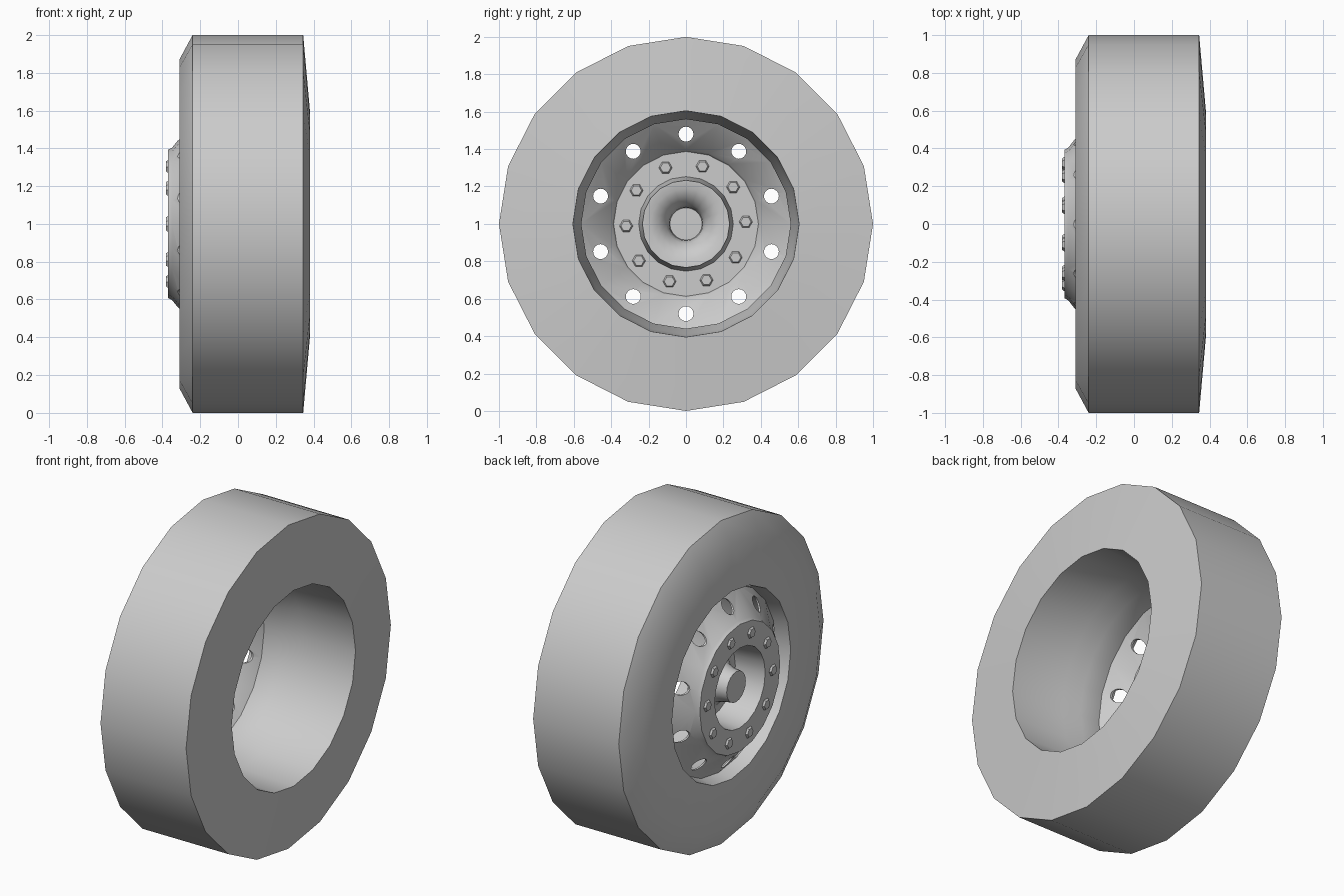
import bpy, bmesh, math
from mathutils import Matrix, Vector

cube = bpy.data.objects.get("Cube")
if cube:
    bpy.data.objects.remove(cube)

SIDES = 20
CENTRE = Vector((0, 0, 1))

grey = bpy.data.materials.new("plain_grey")
grey.use_nodes = True
grey.diffuse_color = (0.6, 0.6, 0.6, 1)
grey.node_tree.nodes["Principled BSDF"].inputs["Base Color"].default_value = (0.6, 0.6, 0.6, 1)


def add_object(name, bm):
    bmesh.ops.recalc_face_normals(bm, faces=bm.faces)
    mesh = bpy.data.meshes.new(name)
    bm.to_mesh(mesh)
    bm.free()
    mesh.materials.append(grey)
    obj = bpy.data.objects.new(name, mesh)
    bpy.context.collection.objects.link(obj)
    obj.location = CENTRE
    return obj


def smooth(obj, degrees=35):
    bpy.ops.object.select_all(action='DESELECT')
    obj.select_set(True)
    bpy.context.view_layer.objects.active = obj
    bpy.ops.object.shade_smooth_by_angle(angle=math.radians(degrees))


def lathe(name, profile, closed):
    """Spin (radius, x) points around the x axis."""
    bm = bmesh.new()
    verts = [bm.verts.new((x, 0, r)) for r, x in profile]
    pairs = list(zip(verts, verts[1:]))
    if closed:
        pairs.append((verts[-1], verts[0]))
    edges = [bm.edges.new(p) for p in pairs]
    bmesh.ops.spin(bm, geom=verts + edges, cent=(0, 0, 0), axis=(1, 0, 0),
                   angle=math.tau, steps=SIDES, use_merge=True)
    bmesh.ops.remove_doubles(bm, verts=bm.verts, dist=0.0005)
    return add_object(name, bm)


def ring_of_cylinders(name, count, ring, start, sides, r1, r2, x1, x2):
    """Cylinders along x, evenly spaced around the axle."""
    bm = bmesh.new()
    for i in range(count):
        a = math.radians(start) + math.tau * i / count
        spot = Matrix.Translation(((x1 + x2) / 2, ring * math.cos(a), ring * math.sin(a)))
        bmesh.ops.create_cone(bm, cap_ends=True, segments=sides, radius1=r1, radius2=r2,
                              depth=abs(x2 - x1),
                              matrix=spot @ Matrix.Rotation(math.copysign(math.pi / 2, x2 - x1), 4, 'Y'))
    return add_object(name, bm)


# Tyre with its stepped inner barrel
tyre = lathe("tyre", [(.605, .38), (1, .345), (1, -.24), (.87, -.31), (.58, -.31),
                      (.56, -.22), (.56, -.08), (.59, .03)], True)
smooth(tyre)

# Dished wheel disc with bolt flange, centre cup and axle stub
disc = lathe("wheel_disc", [(0, -.34), (.09, -.34), (.095, -.29), (.11, -.24), (.15, -.2),
                            (.19, -.18), (.23, -.175), (.25, -.365), (.39, -.365),
                            (.4, -.345), (.565, -.215)], False)
shell = disc.modifiers.new("thickness", 'SOLIDIFY')
shell.thickness = 0.01
shell.offset = 0

# Vent holes through the dish
cutter = ring_of_cylinders("vent_cutter", 10, .48, 90, 16, .04, .04, -.5, 0)
cutter.hide_render = True
cutter.hide_viewport = True
cut = disc.modifiers.new("vents", 'BOOLEAN')
cut.operation = 'DIFFERENCE'
cut.solver = 'EXACT'
cut.object = cutter
depsgraph = bpy.context.evaluated_depsgraph_get()
disc_mesh = bpy.data.meshes.new_from_object(disc.evaluated_get(depsgraph))
disc.modifiers.clear()
disc.data = disc_mesh
bpy.data.objects.remove(cutter)
smooth(disc)

# Hexagonal wheel nuts, bevelled towards both sides of the flange
ring_of_cylinders("outer_nuts", 10, .32, 2, 6, .038, .028, -.366, -.38)
ring_of_cylinders("inner_nuts", 10, .32, 2, 6, .038, .028, -.364, -.35)
